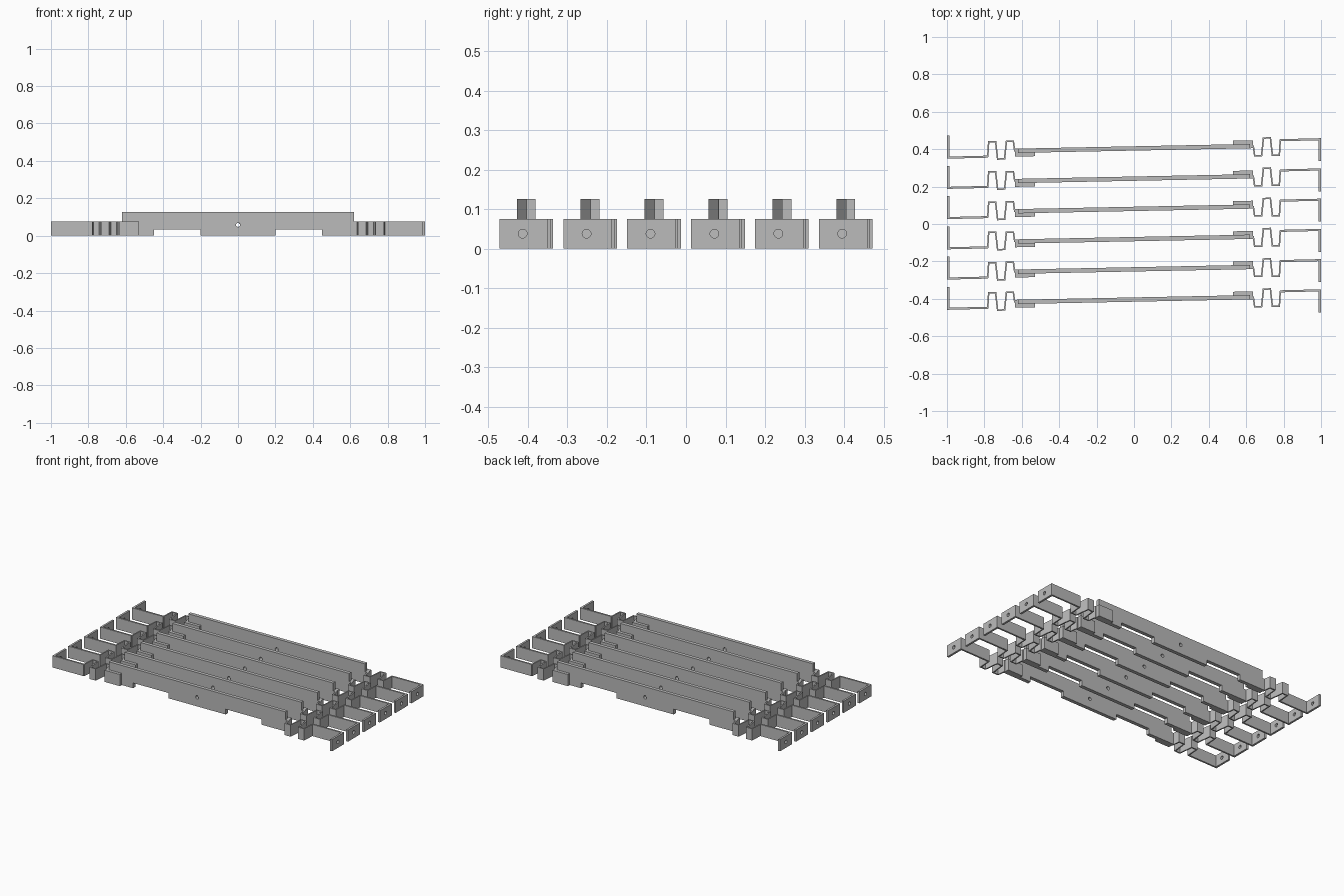
import bpy, bmesh, math
from mathutils import Matrix, Vector

if "Cube" in bpy.data.objects:
    bpy.data.objects.remove(bpy.data.objects["Cube"])

TILT = 0.02        # each strip sits slightly turned
PITCH = 0.1616     # spacing between strips
ROWS = 6

metal = bpy.data.materials.new("grey metal")
metal.diffuse_color = (0.5, 0.5, 0.5, 1)
metal.use_nodes = True
metal.node_tree.nodes["Principled BSDF"].inputs["Base Color"].default_value = metal.diffuse_color


def circle(cx, cy, r, n=20):
    return [(cx + r * math.cos(2 * math.pi * i / n),
             cy + r * math.sin(2 * math.pi * i / n)) for i in range(n)]


def slab(loops, thickness, matrix):
    """Flat profile (outline plus holes) extruded evenly about its plane."""
    cu = bpy.data.curves.new("profile", 'CURVE')
    cu.dimensions, cu.fill_mode, cu.extrude = '2D', 'BOTH', thickness / 2
    for pts in loops:
        sp = cu.splines.new('POLY')
        sp.points.add(len(pts) - 1)
        for p, (x, y) in zip(sp.points, pts):
            p.co = (x, y, 0, 1)
        sp.use_cyclic_u = True
    ob = bpy.data.objects.new("profile", cu)
    bpy.context.collection.objects.link(ob)
    deps = bpy.context.evaluated_depsgraph_get()
    me = bpy.data.meshes.new_from_object(ob.evaluated_get(deps))
    bpy.data.objects.remove(ob)
    bm = bmesh.new()
    bm.from_mesh(me)
    bmesh.ops.remove_doubles(bm, verts=bm.verts, dist=1e-5)
    bmesh.ops.transform(bm, matrix=matrix, verts=bm.verts)
    bmesh.ops.recalc_face_normals(bm, faces=bm.faces)
    for f in bm.faces:
        f.smooth = False
    bm.to_mesh(me)
    bm.free()
    me.materials.clear()
    me.materials.append(metal)
    return me


def ribbon(path, width):
    """Outline of a constant-width band with mitred corners."""
    pts = [Vector(p) for p in path]
    left, right = [], []
    for i, p in enumerate(pts):
        a = (p - pts[i - 1]).normalized() if i else None
        b = (pts[i + 1] - p).normalized() if i < len(pts) - 1 else None
        a, b = a or b, b or a
        na, nb = Vector((-a.y, a.x)), Vector((-b.y, b.x))
        m = (na + nb).normalized()
        off = m * (width / 2 / max(m.dot(na), 0.3))
        left.append(tuple(p + off))
        right.append(tuple(p - off))
    return left + right[::-1]


def rect(x0, x1, y0, y1):
    return [(x0, y0), (x1, y0), (x1, y1), (x0, y1)]


# Orientation of the profiles: x-z plane, y-z plane, and flat plan
upright = Matrix.Rotation(math.pi / 2, 4, 'X')
sideways = Matrix(((0, 0, 1, 0), (1, 0, 0, 0), (0, 1, 0, 0), (0, 0, 0, 1)))
turn = Matrix.Rotation(TILT, 4, 'Z')


def plan(h):
    return Matrix.Translation((0, 0, h / 2))


H = 0.075
# Long bar with two notches underneath and a centre hole
bar = [(-0.62, 0), (-0.45, 0), (-0.45, 0.034), (-0.2, 0.034), (-0.2, 0),
       (0.2, 0), (0.2, 0.034), (0.45, 0.034), (0.45, 0), (0.62, 0),
       (0.62, 0.126), (-0.62, 0.126)]
parts = {"bar": slab([bar, circle(0, 0.058, 0.011)], 0.023, turn @ upright)}

# Parts at one end, repeated at the other by a half turn
ends = {
    "clamp_pad": slab([[(-0.637, -0.031), (-0.53, -0.031), (-0.53, -0.0115),
                        (-0.62, -0.0115), (-0.62, 0.0115), (-0.637, 0.0115)]],
                      H, turn @ plan(H)),
    "spring": slab([ribbon([(-0.79, -0.043), (-0.782, -0.043), (-0.777, 0.036),
                            (-0.740, 0.036), (-0.729, -0.057), (-0.692, -0.055),
                            (-0.682, 0.038), (-0.645, 0.038), (-0.638, -0.012),
                            (-0.628, -0.012)], 0.008)], H, plan(H)),
    "arm": slab([ribbon([(-0.99, -0.049), (-0.782, -0.044)], 0.011)], H, plan(H)),
    "end_flange": slab([rect(-0.055, 0.068, 0, H), circle(0.009, 0.038, 0.011)],
                       0.013, Matrix.Translation((-0.9935, 0, 0)) @ sideways),
}

# Lay out the row of identical strips
for row in range(ROWS):
    y = (row - (ROWS - 1) / 2) * PITCH
    items = [(n, m, 0) for n, m in parts.items()]
    items += [(f"{side}_{n}", m, a) for n, m in ends.items()
              for side, a in (("left", 0), ("right", math.pi))]
    for name, mesh, angle in items:
        ob = bpy.data.objects.new(f"{name}_{row + 1}", mesh)
        ob.location = (0, y, 0)
        ob.rotation_euler = (0, 0, angle)
        bpy.context.collection.objects.link(ob)
